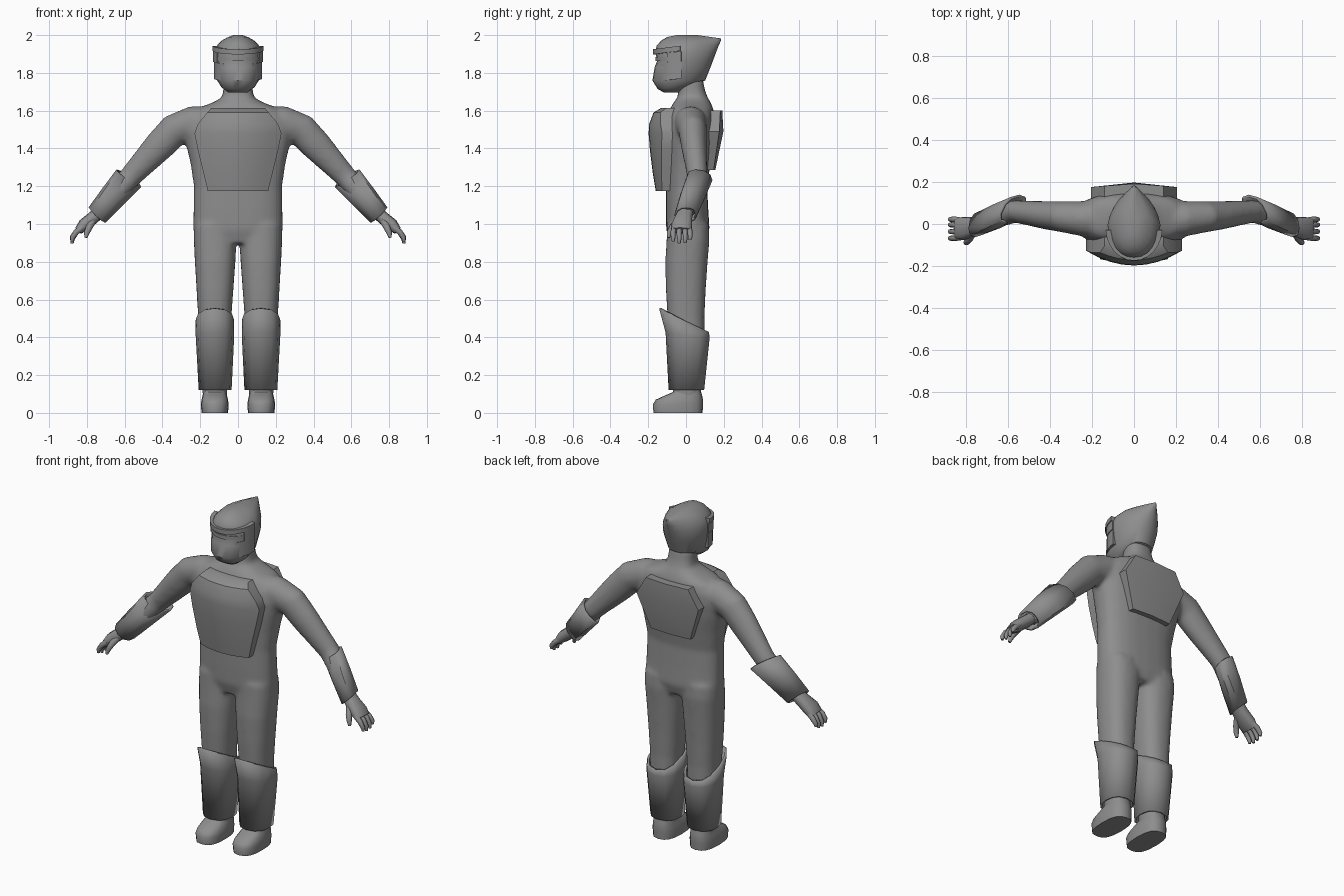
import bpy, bmesh, math
from mathutils import Vector as V

grey = bpy.data.materials.new("plain grey")
grey.diffuse_color = (0.27, 0.27, 0.27, 1)


def skin(bm, rings, caps=True, closed=True):
    """Bridge equal-length rings of points."""
    vs = [[bm.verts.new(p) for p in r] for r in rings]
    n = len(vs[0])
    for a, b in zip(vs, vs[1:]):
        for i in range(n if closed else n - 1):
            j = (i + 1) % n
            bm.faces.new((a[i], a[j], b[j], b[i]))
    if caps:
        bm.faces.new(vs[0][::-1])
        bm.faces.new(vs[-1])


def oval(c, u, v, n=16, e=1.0, point=0.0):
    """Superellipse ring; e < 1 is boxier, point narrows the +v end."""
    out = []
    for i in range(n):
        a = 2 * math.pi * (i + 0.5) / n - math.pi / 2 - math.pi / n
        co, si = math.cos(a), math.sin(a)
        x = math.copysign(abs(co) ** e, co) * (1 - point * max(0, si))
        y = math.copysign(abs(si) ** e, si)
        out.append(V(c) + V(u) * x + V(v) * y)
    return out


def level(z, hx, y0, y1, x=0, dz=0, **k):
    """Horizontal ring from y0 (front) to y1 (back), tilted by dz at the back."""
    return oval((x, (y0 + y1) / 2, z), (hx, 0, 0), (0, (y1 - y0) / 2, dz), **k)


def tube(path, n=12, e=1.0):
    """Rings along a path of (point, in-plane radius, y radius)."""
    rings = []
    for i, (p, r, ry) in enumerate(path):
        t = V(path[min(i + 1, len(path) - 1)][0]) - V(path[max(i - 1, 0)][0])
        u = V((-t.z, 0, t.x)).normalized() * -r
        rings.append(oval(p, u, u.cross(t).normalized() * ry, n=n, e=e))
    return rings


def flip(rings, s):
    return [[V((p.x * s, p.y, p.z)) for p in r] for r in rings]


def finish(name, bm, angle=40):
    bmesh.ops.recalc_face_normals(bm, faces=bm.faces)
    me = bpy.data.meshes.new(name)
    bm.to_mesh(me)
    bm.free()
    me.materials.append(grey)
    ob = bpy.data.objects.new(name, me)
    bpy.context.collection.objects.link(ob)
    bpy.ops.object.select_all(action='DESELECT')
    ob.select_set(True)
    bpy.context.view_layer.objects.active = ob
    bpy.ops.object.shade_smooth_by_angle(angle=math.radians(angle))
    return ob


def part(name, rings, mirror=False, angle=40, **k):
    bm = bmesh.new()
    for s in ((1, -1) if mirror else (1,)):
        skin(bm, flip(rings, s), **k)
    return finish(name, bm, angle)


def thicken(ob, t):
    m = ob.modifiers.new("thickness", 'SOLIDIFY')
    m.thickness = t
    m.offset = -1


# Body suit: torso, neck, arms and legs fused into one smooth skin
bm = bmesh.new()
skin(bm, [level(z, hx, y0, y1, n=24, e=0.8) for z, hx, y0, y1 in (
    (0.90, 0.215, -0.085, 0.105), (0.97, 0.238, -0.105, 0.125), (1.08, 0.236, -0.107, 0.118),
    (1.20, 0.234, -0.107, 0.112), (1.32, 0.252, -0.11, 0.13), (1.42, 0.275, -0.112, 0.145),
    (1.50, 0.29, -0.11, 0.15), (1.56, 0.275, -0.1, 0.15), (1.61, 0.22, -0.085, 0.145),
    (1.645, 0.13, -0.065, 0.13), (1.67, 0.085, -0.045, 0.115), (1.71, 0.078, -0.04, 0.1),
    (1.77, 0.075, -0.04, 0.09))])
arm = tube([((0.12, 0.02, 1.54), 0.085, 0.09), ((0.24, 0.025, 1.535), 0.09, 0.085),
            ((0.34, 0.035, 1.495), 0.088, 0.075), ((0.42, 0.042, 1.41), 0.082, 0.068),
            ((0.50, 0.052, 1.325), 0.07, 0.06), ((0.57, 0.06, 1.25), 0.06, 0.055),
            ((0.66, 0.03, 1.15), 0.055, 0.05), ((0.74, 0.0, 1.055), 0.04, 0.045)], 16)
leg = [level(z, hx, y0, y1, x=x, n=20, e=0.85) for z, x, hx, y0, y1 in (
    (1.0, 0.122, 0.112, -0.1, 0.12), (0.92, 0.121, 0.114, -0.103, 0.125),
    (0.80, 0.121, 0.108, -0.11, 0.115), (0.65, 0.122, 0.098, -0.107, 0.105),
    (0.50, 0.123, 0.088, -0.098, 0.098), (0.35, 0.123, 0.083, -0.085, 0.1),
    (0.18, 0.123, 0.07, -0.075, 0.08), (0.06, 0.123, 0.062, -0.065, 0.075))]
for s in (1, -1):
    skin(bm, flip(arm, s))
    skin(bm, flip(leg, s))
body = finish("body_suit", bm)
m = body.modifiers.new("fuse", 'REMESH')
m.mode, m.voxel_size, m.use_smooth_shade = 'VOXEL', 0.012, True
m = body.modifiers.new("blend", 'SMOOTH')
m.factor, m.iterations = 0.5, 10

# Boots
part("boots", [level(z, hx, y0, y1, x=0.123, n=16, e=0.75) for z, hx, y0, y1 in (
    (0.0, 0.07, -0.172, 0.088), (0.045, 0.074, -0.176, 0.09), (0.07, 0.07, -0.16, 0.09),
    (0.095, 0.064, -0.105, 0.085), (0.11, 0.06, -0.07, 0.08), (0.15, 0.058, -0.06, 0.075))],
    mirror=True)

# Shin guards with slanted open tops
thicken(part("shin_guards", [
    level(0.12, 0.087, -0.092, 0.096, x=0.121, n=12, e=0.85),
    level(0.41, 0.102, -0.108, 0.125, x=0.122, dz=-0.015, n=12, e=0.85),
    level(0.49, 0.102, -0.142, 0.122, x=0.122, dz=-0.062, n=12, e=0.85)],
    mirror=True, caps=False), 0.012)

# Forearm guards with flared open cuffs
thicken(part("forearm_guards", [
    oval((0.578, 0.072, 1.242), (0.056, 0, 0.045), (-0.03, 0.068, -0.01), n=10, e=0.85),
    oval((0.66, 0.035, 1.148), (0.052, 0, 0.044), (-0.016, 0.066, -0.006), n=10, e=0.85),
    oval((0.745, -0.002, 1.048), (0.044, 0, 0.042), (-0.01, 0.06, 0), n=10, e=0.85)],
    mirror=True, caps=False), 0.012)

# Hands: palm, four fingers and a thumb
bm = bmesh.new()
digits = [tube([((0.72, 0.0, 1.075), 0.032, 0.04), ((0.765, -0.012, 1.035), 0.034, 0.045),
                ((0.815, -0.022, 0.995), 0.034, 0.055), ((0.845, -0.024, 0.965), 0.022, 0.053)], 12, 0.8)]
for y, tip in ((-0.068, 0.0), (-0.036, -0.01), (-0.004, -0.008), (0.022, 0.008)):
    digits.append(tube([((0.82, y * 0.85 - 0.004, 0.985), 0.016, 0.015), ((0.857, y, 0.957), 0.015, 0.014),
                        ((0.877, y, 0.927 + tip / 2), 0.013, 0.012),
                        ((0.878, y, 0.907 + tip), 0.008, 0.007)], 8))
digits.append(tube([((0.765, -0.035, 1.025), 0.02, 0.018), ((0.787, -0.073, 0.985), 0.018, 0.016),
                    ((0.800, -0.088, 0.955), 0.015, 0.014), ((0.806, -0.092, 0.928), 0.008, 0.008)], 8))
for s in (1, -1):
    for d in digits:
        skin(bm, flip(d, s))
finish("hands", bm, 60)


def plate(name, rows, bend, back, steps=8, angle=25):
    """Bowed slab from rows of (z, half width, outer y)."""
    rings = []
    for z, w, y in rows:
        ts = [2 * i / steps - 1 for i in range(steps + 1)]
        rings.append([V((w * t, y + bend * (w * t / 0.22) ** 2, z)) for t in ts]
                     + [V((w, back, z)), V((-w, back, z))])
    part(name, rings, angle=angle)


# Chest and back armour
plate("chest_plate", [(1.175, 0.16, -0.16), (1.27, 0.183, -0.176), (1.39, 0.212, -0.191),
                      (1.48, 0.23, -0.198), (1.53, 0.212, -0.195), (1.59, 0.163, -0.172),
                      (1.615, 0.14, -0.13)], 0.065, -0.06, angle=35)
plate("back_plate", [(1.285, 0.13, 0.155), (1.49, 0.205, 0.198), (1.6, 0.14, 0.192)],
      -0.025, 0.08, steps=2)

# Helmet with a swept-back point
part("helmet", [level(z, hx, y0, y1, dz=dz, n=24, e=0.9, point=p) for z, hx, y0, y1, dz, p in (
    (1.695, 0.05, -0.115, -0.04, 0.0, 0), (1.725, 0.088, -0.15, 0.04, 0.01, 0),
    (1.76, 0.11, -0.178, 0.102, 0.0, 0.1), (1.83, 0.122, -0.166, 0.13, 0, 0.15),
    (1.865, 0.126, -0.152, 0.143, 0, 0.2), (1.91, 0.126, -0.163, 0.16, 0, 0.3),
    (1.945, 0.111, -0.155, 0.173, 0, 0.45), (1.97, 0.088, -0.132, 0.185, 0, 0.65),
    (1.986, 0.06, -0.1, 0.186, -0.004, 0.75), (2.0, 0.025, -0.05, 0.06, 0, 0.3))])


def band(name, a0, a1, z0, z1, rise, rx, ry, t, mirror=False, steps=12):
    """Curved strip round the face; angles are measured from the front."""
    rings = []
    for i in range(steps + 1):
        a = math.radians(a0 + (a1 - a0) * i / steps)
        up = rise * (1 - math.cos(a))
        rings.append([V((math.sin(a) * (rx + d), -0.02 - math.cos(a) * (ry + d), z + up))
                      for d, z in ((-t, z0), (0, z0), (0, z1), (-t, z1))])
    part(name, rings, mirror=mirror, angle=30)


# Brow, visor and cheek panels
band("brow_band", -86, 86, 1.898, 1.925, 0.02, 0.136, 0.155, 0.03)
band("visor", -70, 70, 1.862, 1.885, 0.0, 0.128, 0.142, 0.02)
band("cheek_panels", 36, 88, 1.755, 1.845, 0.015, 0.128, 0.146, 0.03, mirror=True, steps=5)
band("visor_arms", 58, 88, 1.845, 1.9, 0.015, 0.132, 0.15, 0.03, mirror=True, steps=4)
